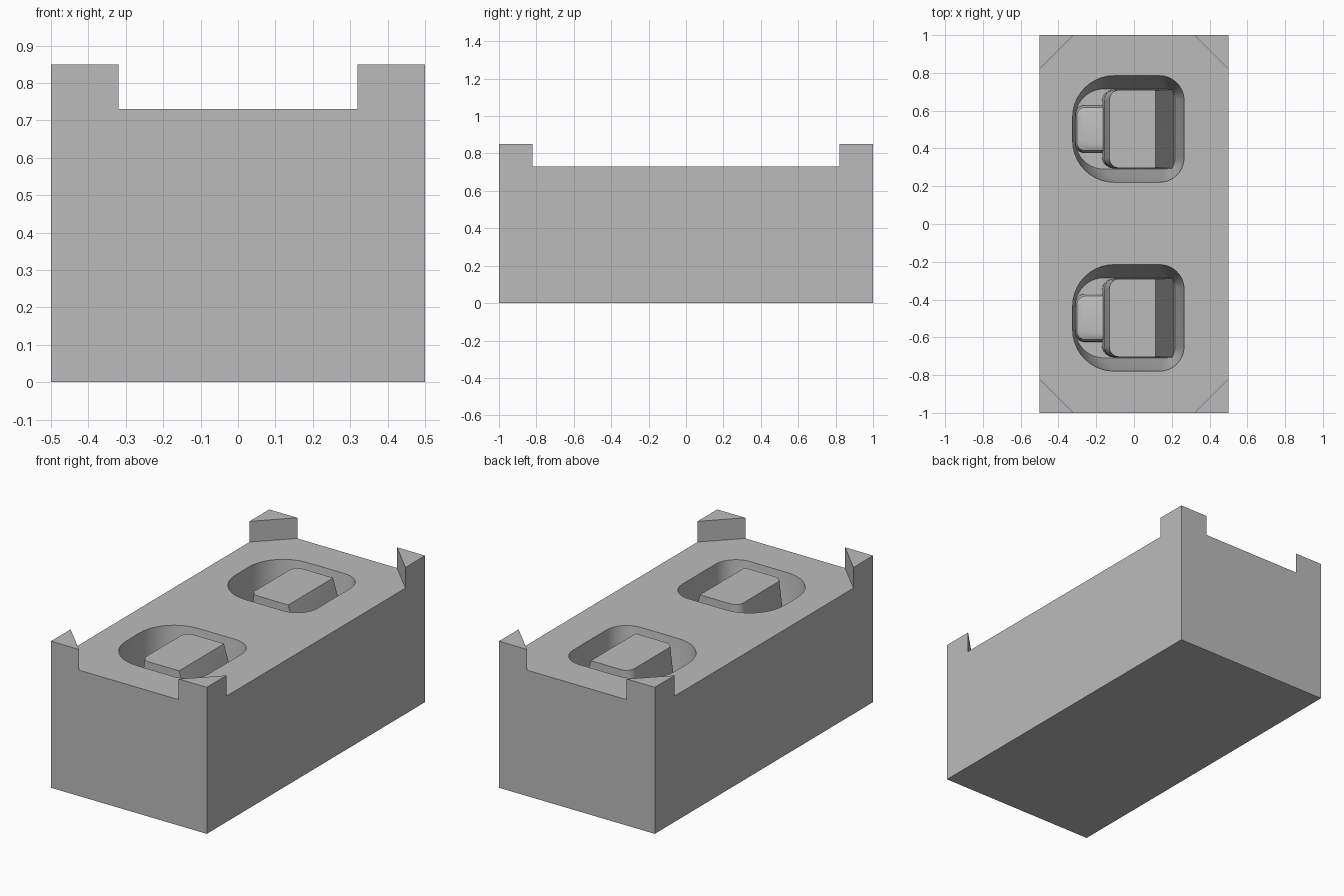
import bpy
import bmesh
from math import cos, sin, pi

cube = bpy.data.objects.get("Cube")
if cube:
    bpy.data.objects.remove(cube, do_unlink=True)

grey = bpy.data.materials.new("plain grey")
grey.use_nodes = True
COLOUR = (0.5, 0.5, 0.5, 1)
grey.diffuse_color = COLOUR
grey.node_tree.nodes["Principled BSDF"].inputs["Base Color"].default_value = COLOUR

DECK, TOP, FLOOR = 0.73, 0.85, 0.33


def rounded(x0, x1, half, r_left, r_right, steps=10):
    """Outline symmetric in y, with its own radius for left and right corners."""
    corners = [(x1 - r_right, half - r_right, r_right, 0),
               (x0 + r_left, half - r_left, r_left, 1),
               (x0 + r_left, r_left - half, r_left, 2),
               (x1 - r_right, r_right - half, r_right, 3)]
    return [(cx + r * cos((q + i / steps) * pi / 2),
             cy + r * sin((q + i / steps) * pi / 2))
            for cx, cy, r, q in corners for i in range(steps + 1)]


def loft(name, rings, y=0):
    """Capped skin through (z, outline) rings listed from bottom to top."""
    bm = bmesh.new()
    loops = [[bm.verts.new((px, py + y, z)) for px, py in pts] for z, pts in rings]
    bm.faces.new(loops[0][::-1])
    bm.faces.new(loops[-1])
    n = len(loops[0])
    for a, b in zip(loops, loops[1:]):
        for i in range(n):
            j = (i + 1) % n
            bm.faces.new((a[i], a[j], b[j], b[i]))
    mesh = bpy.data.meshes.new(name)
    bm.to_mesh(mesh)
    bm.free()
    mesh.materials.append(grey)
    ob = bpy.data.objects.new(name, mesh)
    bpy.context.collection.objects.link(ob)
    return ob


def activate(ob):
    bpy.ops.object.select_all(action='DESELECT')
    ob.select_set(True)
    bpy.context.view_layer.objects.active = ob


def cut(ob, cutter):
    cutter.hide_render = True
    mod = ob.modifiers.new("cut", 'BOOLEAN')
    mod.operation = 'DIFFERENCE'
    mod.solver = 'EXACT'
    mod.object = cutter
    activate(ob)
    bpy.ops.object.modifier_apply(modifier=mod.name)
    bpy.data.objects.remove(cutter, do_unlink=True)


def smooth(ob):
    activate(ob)
    bpy.ops.object.shade_smooth_by_angle(angle=pi / 6)


# Block, lowered to the deck everywhere but at the four corner posts
box = [(-0.5, -1), (0.5, -1), (0.5, 1), (-0.5, 1)]
block = loft("block", [(0, box), (TOP, box)])
octagon = [(0.6, -0.72), (0.6, 0.72), (0.22, 1.1), (-0.22, 1.1),
           (-0.6, 0.72), (-0.6, -0.72), (-0.22, -1.1), (0.22, -1.1)]
cut(block, loft("deck_cutter", [(DECK, octagon), (1, octagon)]))

# Two tapered pockets, each with a raised core and a low step beside it
rim = rounded(-0.325, 0.265, 0.282, 0.22, 0.13)
mid = rounded(-0.32, 0.25, 0.258, 0.2, 0.11)
base = rounded(-0.31, 0.217, 0.212, 0.15, 0.05)
for label, y in (("front", -0.497), ("back", 0.503)):
    cut(block, loft("pocket_cutter",
                    [(FLOOR, base), (0.53, mid), (DECK, rim), (0.8, rim)], y))
    core = loft(label + "_core", [
        (FLOOR - 0.02, rounded(-0.172, 0.215, 0.21, 0.07, 0.004)),
        (0.53, rounded(-0.158, 0.175, 0.209, 0.06, 0.004)),
        (DECK - 0.001, rounded(-0.13, 0.115, 0.206, 0.05, 0.004))], y)
    step = loft(label + "_step", [
        (FLOOR - 0.02, rounded(-0.312, -0.1, 0.128, 0.05, 0.004)),
        (0.4, rounded(-0.31, -0.1, 0.125, 0.05, 0.004)),
        (0.425, rounded(-0.302, -0.1, 0.115, 0.045, 0.004)),
        (0.435, rounded(-0.285, -0.1, 0.095, 0.04, 0.004))], y)
    smooth(core)
    smooth(step)
smooth(block)
